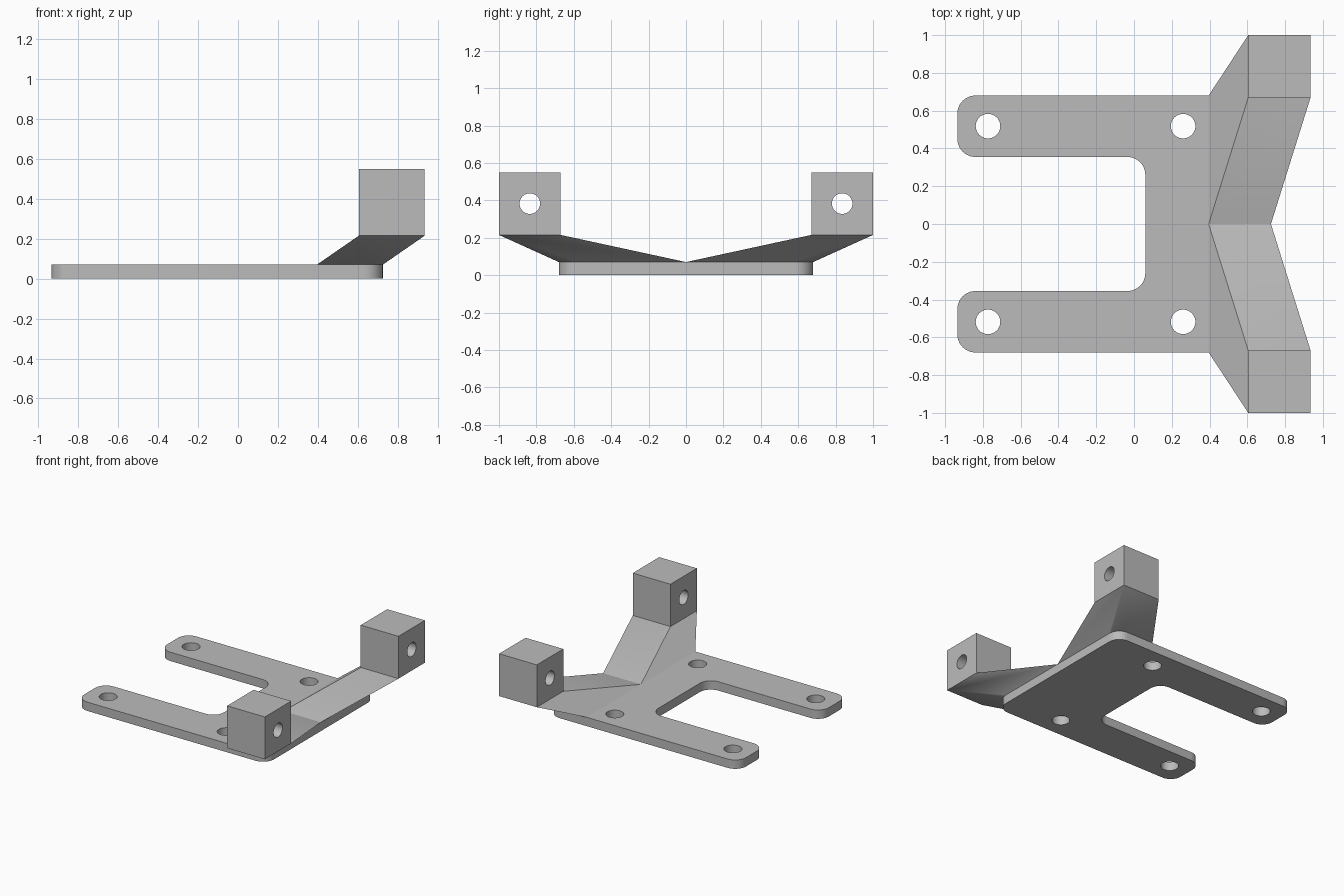
import bpy, bmesh
from math import radians, sin, cos, pi
from mathutils import Vector, Matrix

cube = bpy.data.objects.get("Cube")
if cube:
    bpy.data.objects.remove(cube, do_unlink=True)

grey = bpy.data.materials.new("plain grey")
grey.use_nodes = True
colour = (0.5, 0.5, 0.5, 1)
grey.diffuse_color = colour
grey.node_tree.nodes["Principled BSDF"].inputs["Base Color"].default_value = colour

# Shared dimensions
THICK, RADIUS = 0.07, 0.095
LEFT, RIGHT, HALF = -0.935, 0.725, 0.68
ARM_X = 0.395
BLOCK_X, BLOCK_Y, BLOCK_Z = (0.605, 0.935), (0.67, 1.0), (0.215, 0.55)


def fillet(prev, corner, nxt, r=RADIUS, steps=10):
    """Arc points rounding a right-angled corner."""
    c = Vector(corner)
    a, b = (Vector(prev) - c).normalized(), (Vector(nxt) - c).normalized()
    centre = c + (a + b) * r
    return [centre - b * r * cos(t) - a * r * sin(t)
            for t in (pi / 2 * i / steps for i in range(steps + 1))]


def circle(x, y, r, n=40):
    return [Vector((x + r * cos(2 * pi * i / n), y + r * sin(2 * pi * i / n)))
            for i in range(n)]


def finish(obj):
    """Weld, orient, colour and shade a mesh object."""
    bm = bmesh.new()
    bm.from_mesh(obj.data)
    bmesh.ops.remove_doubles(bm, verts=bm.verts, dist=0.0002)
    bmesh.ops.recalc_face_normals(bm, faces=bm.faces)
    bm.to_mesh(obj.data)
    bm.free()
    obj.data.materials.clear()
    obj.data.materials.append(grey)
    bpy.ops.object.select_all(action='DESELECT')
    obj.select_set(True)
    bpy.context.view_layer.objects.active = obj
    bpy.ops.object.shade_smooth_by_angle(angle=radians(30))


def extruded(name, loops, depth, matrix):
    """Solid from an outline and hole loops, centred on its depth."""
    curve = bpy.data.curves.new(name, 'CURVE')
    curve.dimensions, curve.fill_mode = '2D', 'BOTH'
    curve.extrude = depth / 2
    for loop in loops:
        spline = curve.splines.new('POLY')
        spline.points.add(len(loop) - 1)
        for point, co in zip(spline.points, loop):
            point.co = (co.x, co.y, 0, 1)
        spline.use_cyclic_u = True
    temp = bpy.data.objects.new(name + "_outline", curve)
    bpy.context.collection.objects.link(temp)
    bpy.context.view_layer.update()
    evaluated = temp.evaluated_get(bpy.context.evaluated_depsgraph_get())
    mesh = bpy.data.meshes.new_from_object(evaluated)
    bpy.data.objects.remove(temp, do_unlink=True)
    mesh.transform(matrix)
    obj = bpy.data.objects.new(name, mesh)
    bpy.context.collection.objects.link(obj)
    finish(obj)


# Forked base plate with four screw holes
SLOT_X, SLOT_Y = 0.06, 0.355
corners = [(LEFT, -HALF), (RIGHT, -HALF), (RIGHT, HALF), (LEFT, HALF),
           (LEFT, SLOT_Y), (SLOT_X, SLOT_Y), (SLOT_X, -SLOT_Y), (LEFT, -SLOT_Y)]
outline = []
for i, corner in enumerate(corners):
    outline += fillet(corners[i - 1], corner, corners[(i + 1) % len(corners)])
holes = [circle(x, y, 0.065) for x in (-0.773, 0.26) for y in (-0.518, 0.518)]
extruded("base_plate", [outline] + holes, THICK, Matrix.Translation((0, 0, THICK / 2)))

# Cube mounts drilled along x, and the lofted arms that carry them
to_yz = Matrix(((0, 0, 1), (1, 0, 0), (0, 1, 0))).to_4x4()
for side, s in (("left", 1), ("right", -1)):
    (y0, y1), (z0, z1), (x0, x1) = BLOCK_Y, BLOCK_Z, BLOCK_X
    square = [Vector((s * y, z)) for y, z in ((y0, z0), (y1, z0), (y1, z1), (y0, z1))]
    bore = circle(s * (y0 + y1) / 2, (z0 + z1) / 2, 0.055)
    extruded(side + "_mount_block", [square, bore], x1 - x0,
             Matrix.Translation(((x0 + x1) / 2, 0, 0)) @ to_yz)

    # The arm's lower outline follows the plate's rounded corner
    arc = fillet((RIGHT, 0), (RIGHT, HALF), (ARM_X, HALF))
    low = [(ARM_X, 0), (RIGHT, 0)] + [tuple(p) for p in arc] + [(ARM_X, HALF)]
    high = [(x0, y0), (x1, y0)] + [(x1, y1)] * len(arc) + [(x0, y1)]
    bm = bmesh.new()
    bottom = [bm.verts.new((x, s * y, THICK)) for x, y in low]
    top = [bm.verts.new((x, s * y, z0)) for x, y in high]
    bm.faces.new(bottom)
    bm.faces.new(top)
    for i in range(len(low)):
        j = (i + 1) % len(low)
        bm.faces.new((bottom[i], bottom[j], top[j], top[i]))
    mesh = bpy.data.meshes.new(side + "_arm")
    bm.to_mesh(mesh)
    bm.free()
    arm = bpy.data.objects.new(side + "_arm", mesh)
    bpy.context.collection.objects.link(arm)
    finish(arm)
